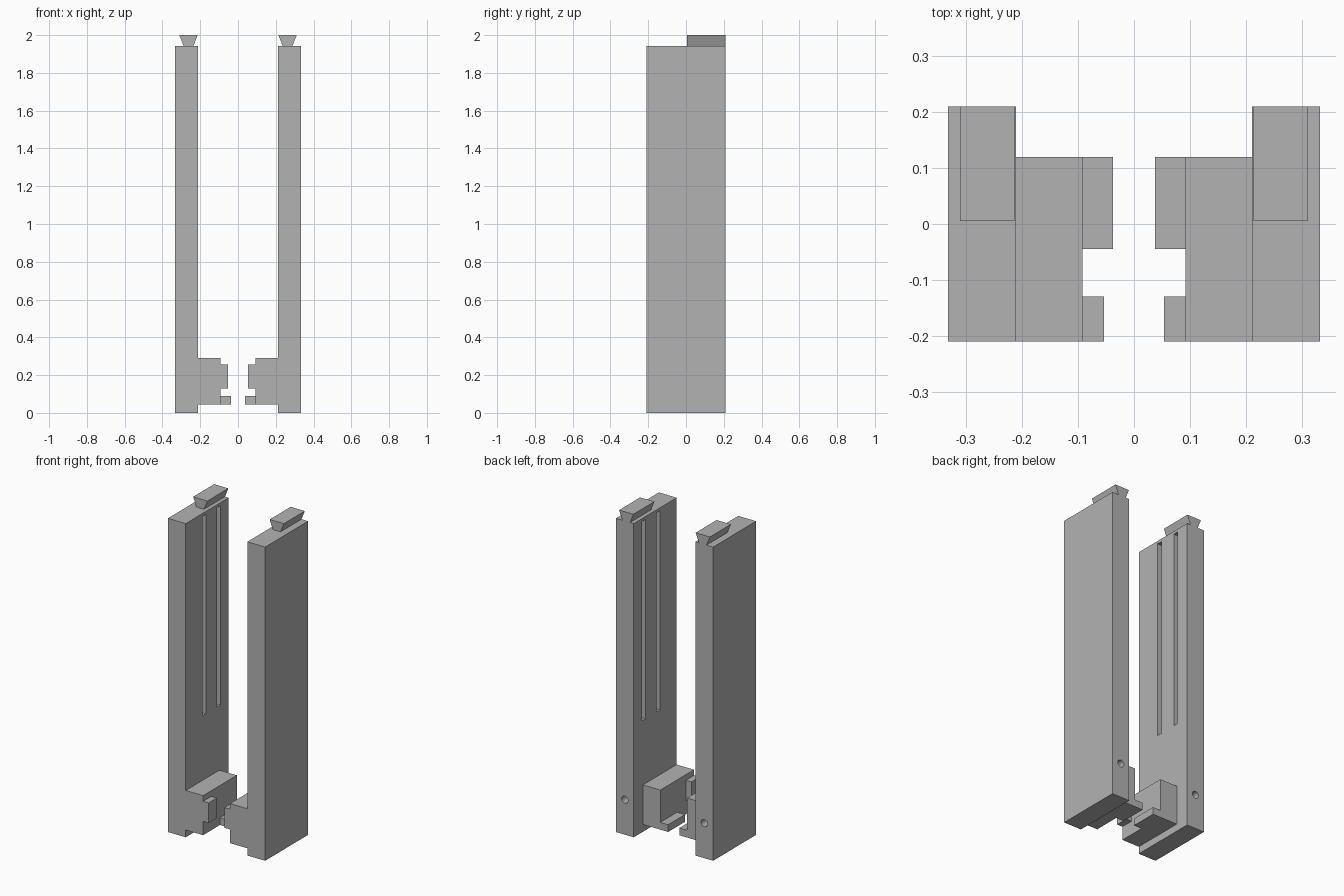
import bpy
import bmesh
import math

cube = bpy.data.objects.get("Cube")
if cube:
    bpy.data.objects.remove(cube, do_unlink=True)

grey = bpy.data.materials.new("plain grey")
grey.use_nodes = True
colour = (0.45, 0.45, 0.45, 1)
grey.diffuse_color = colour
grey.node_tree.nodes["Principled BSDF"].inputs["Base Color"].default_value = colour


def extrude_profile(name, points, y0, y1):
    """Solid from an (x, z) outline swept along y."""
    bm = bmesh.new()
    face = bm.faces.new([bm.verts.new((x, y0, z)) for x, z in points])
    grown = bmesh.ops.extrude_face_region(bm, geom=[face])["geom"]
    verts = [v for v in grown if isinstance(v, bmesh.types.BMVert)]
    bmesh.ops.translate(bm, verts=verts, vec=(0, y1 - y0, 0))
    bmesh.ops.recalc_face_normals(bm, faces=bm.faces)
    mesh = bpy.data.meshes.new(name)
    bm.to_mesh(mesh)
    bm.free()
    mesh.materials.append(grey)
    obj = bpy.data.objects.new(name, mesh)
    bpy.context.collection.objects.link(obj)
    return obj


def box(name, x0, x1, y0, y1, z0, z1):
    return extrude_profile(name, [(x0, z0), (x1, z0), (x1, z1), (x0, z1)], y0, y1)


def cut(target, cutter):
    mod = target.modifiers.new(cutter.name, "BOOLEAN")
    mod.operation = "DIFFERENCE"
    mod.solver = "EXACT"
    mod.object = cutter
    cutter.hide_render = True
    cutter.hide_set(True)
    cutter.display_type = "WIRE"


# Tall side wall
wall = box("side_wall", 0.211, 0.333, -0.21, 0.21, 0, 1.943)

# Two long grooves in the inner face
for name, y in (("front_groove_cutter", -0.031), ("back_groove_cutter", 0.111)):
    cut(wall, box(name, 0.15, 0.265, y - 0.017, y + 0.017, 0.69, 1.925))

# Round screw hole in the back edge
ring = [(0.272 + 0.022 * math.cos(a), 0.217 + 0.022 * math.sin(a))
        for a in (math.tau * i / 24 for i in range(24))]
cut(wall, extrude_profile("screw_hole_cutter", ring, 0.11, 0.3))

# Dovetail rail on top of the wall
dovetail = extrude_profile(
    "dovetail", [(0.236, 1.943), (0.288, 1.943), (0.311, 2), (0.2135, 2)], 0.005, 0.21)

# Foot block with its front tab and lower ledge
block = box("foot_block", 0.092, 0.211, -0.21, 0.12, 0.045, 0.29)
tab = box("front_tab", 0.054, 0.092, -0.21, -0.13, 0.13, 0.255)
ledge = box("lower_ledge", 0.038, 0.092, -0.045, 0.12, 0.045, 0.09)

# Matching half on the other side
for part in (wall, dovetail, block, tab, ledge):
    mirror = part.modifiers.new("mirror", "MIRROR")
    mirror.use_axis = (True, False, False)
    mirror.use_mirror_merge = False
